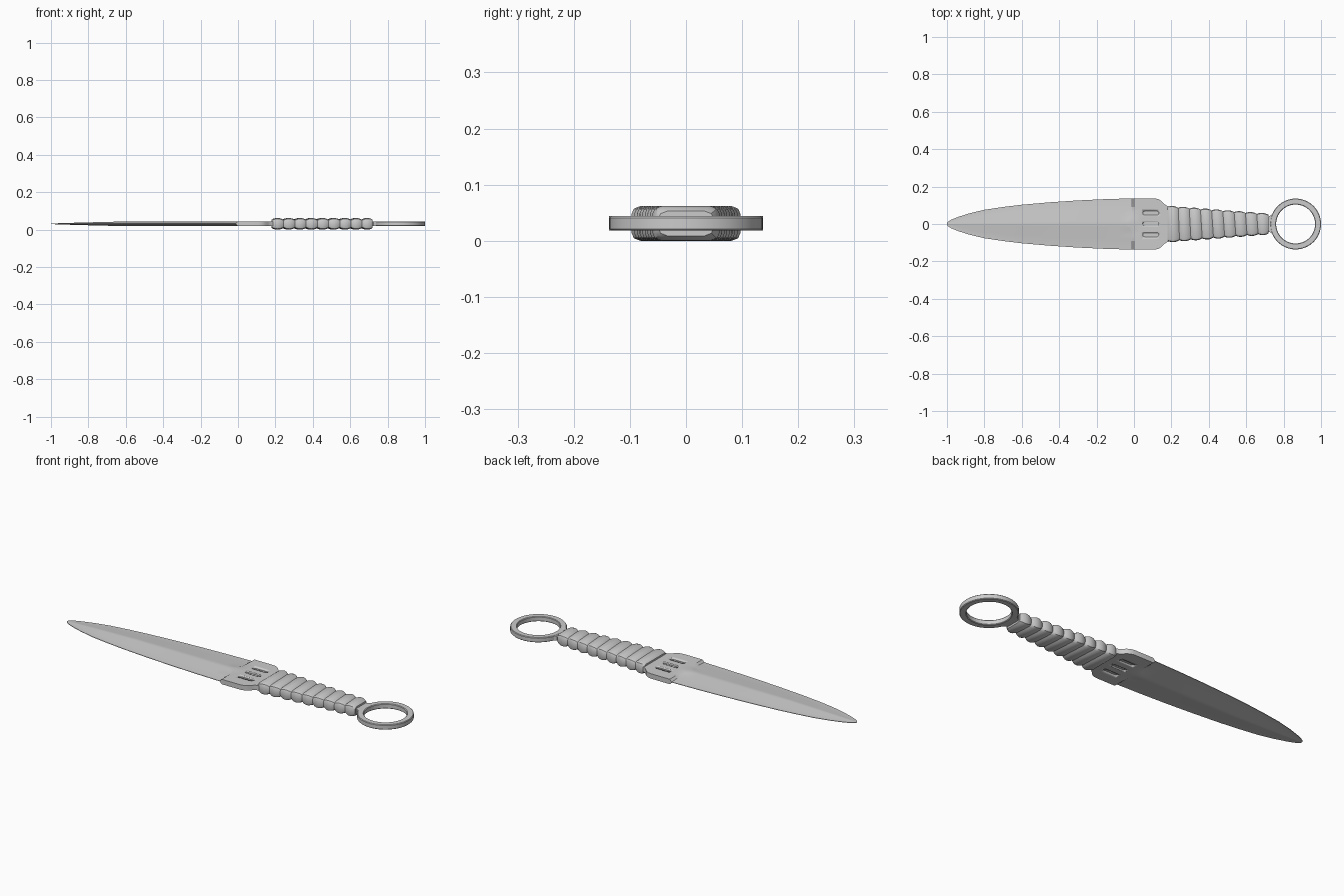
import bpy, bmesh, math

if "Cube" in bpy.data.objects:
    bpy.data.objects.remove(bpy.data.objects["Cube"])

ZC = 0.031   # mid-plane height
T = 0.013    # half thickness of the flat steel


def finish(name, bm, angle=25):
    bmesh.ops.recalc_face_normals(bm, faces=bm.faces)
    me = bpy.data.meshes.new(name)
    bm.to_mesh(me)
    bm.free()
    ob = bpy.data.objects.new(name, me)
    bpy.context.collection.objects.link(ob)
    bpy.ops.object.select_all(action='DESELECT')
    ob.select_set(True)
    bpy.context.view_layer.objects.active = ob
    bpy.ops.object.shade_smooth_by_angle(angle=math.radians(angle))
    return ob


def loft(name, sections, closed=False, angle=25):
    bm = bmesh.new()
    rings = [[bm.verts.new(p) for p in s] for s in sections]
    pairs = list(zip(rings, rings[1:]))
    if closed:
        pairs.append((rings[-1], rings[0]))
    for a, b in pairs:
        n = len(a)
        for i in range(n):
            j = (i + 1) % n
            bm.faces.new((a[i], a[j], b[j], b[i]))
    if not closed:
        bm.faces.new(rings[0])
        bm.faces.new(rings[-1])
    return finish(name, bm, angle)


def prism(bm, pts, z0, z1):
    lo = [bm.verts.new((x, y, z0)) for x, y in pts]
    hi = [bm.verts.new((x, y, z1)) for x, y in pts]
    bm.faces.new(lo)
    bm.faces.new(hi)
    for i in range(len(pts)):
        j = (i + 1) % len(pts)
        bm.faces.new((lo[i], lo[j], hi[j], hi[i]))


# Blade: diamond section that steps up to a flat guard at x = 0
OUTLINE = [(-1, .004), (-.993, .013), (-.975, .024), (-.94, .038), (-.88, .057),
           (-.8, .076), (-.7, .091), (-.6, .103), (-.45, .116), (-.3, .126),
           (-.15, .133), (-.08, .135), (-.012, .137), (0, .137), (.04, .137),
           (.11, .137), (.13, .133), (.147, .123), (.16, .109), (.172, .099), (.19, .093)]
FR = [-1, -.8, -.6, -.4, -.3, -.2, -.1, 0, .1, .2, .3, .4, .6, .8, 1]
sections = []
for x, w in OUTLINE:
    ridge = T * min(1, 0.1 + 0.9 * ((x + 1) / 0.42) ** 0.8)
    top = []
    for f in FR:
        a = abs(f)
        t = T if x >= 0 else max(0.0012, ridge * (1 - a))
        run = 0.045 * max(0, 1 - a / 0.4) ** 2 if -0.02 < x < 0.01 else 0
        top.append((x - run, w * f, t))
    sections.append([(px, y, ZC + t) for px, y, t in top] +
                    [(px, y, ZC - t) for px, y, t in reversed(top)])
blade = loft("blade", sections)

# Three rounded recesses cut into both faces of the guard
bm = bmesh.new()
for y in (-0.058, 0, 0.058):
    pts = []
    for cx, start in ((0.122, -90), (0.058, 90)):
        for k in range(7):
            a = math.radians(start + 30 * k)
            pts.append((cx + 0.011 * math.cos(a), y + 0.011 * math.sin(a)))
    prism(bm, pts, ZC + T - 0.007, ZC + T + 0.02)
    prism(bm, pts, ZC - T - 0.02, ZC - T + 0.007)
cutter = finish("slot_cutter", bm)
cutter.hide_render = True
mod = blade.modifiers.new("slots", 'BOOLEAN')
mod.operation = 'DIFFERENCE'
mod.solver = 'EXACT'
mod.object = cutter
bpy.context.view_layer.objects.active = blade
bpy.ops.object.modifier_apply(modifier=mod.name)
bpy.data.objects.remove(cutter)

# Grip: tapered chamfered section with nine wrapped lobes
X0, X1, LOBES, STEPS = 0.18, 0.72, 9, 8
sections = []
for i in range(LOBES * STEPS + 1):
    u = i / (LOBES * STEPS)
    x = X0 + (X1 - X0) * u
    bulge = abs(math.sin(math.pi * i / STEPS)) ** 0.8
    w = 0.091 - 0.042 * u + 0.008 * bulge
    h = 0.022 + 0.009 * bulge
    c = 0.013
    quarter = [(w, h - c), (w - 0.3 * c, h - 0.35 * c), (w - 1.2 * c, h)]
    loop = quarter + [(-y, z) for y, z in reversed(quarter)]
    loop += [(-y, -z) for y, z in quarter] + [(y, -z) for y, z in reversed(quarter)]
    skew = 0.005 * math.sin(math.pi * u) ** 0.3 if 0 < u < 1 else 0
    sections.append([(x - skew * y / w, y, ZC + z) for y, z in loop])
loft("grip", sections, angle=35)

# Neck joining grip and ring
bm = bmesh.new()
prism(bm, [(0.69, -0.042), (0.725, -0.042), (0.745, -0.056), (0.757, -0.07),
           (0.757, 0.07), (0.745, 0.056), (0.725, 0.042), (0.69, 0.042)],
      ZC - T + 0.0005, ZC + T - 0.0005)
finish("neck", bm)

# Finger ring
RO, RI, B = 0.136, 0.104, 0.003
profile = [(RI, -T + B), (RI + B, -T), (RO - B, -T), (RO, -T + B),
           (RO, T - B), (RO - B, T), (RI + B, T), (RI, T - B)]
sections = []
for i in range(64):
    a = 2 * math.pi * i / 64
    sections.append([(0.864 + r * math.cos(a), r * math.sin(a), ZC + z) for r, z in profile])
loft("finger_ring", sections, closed=True)
